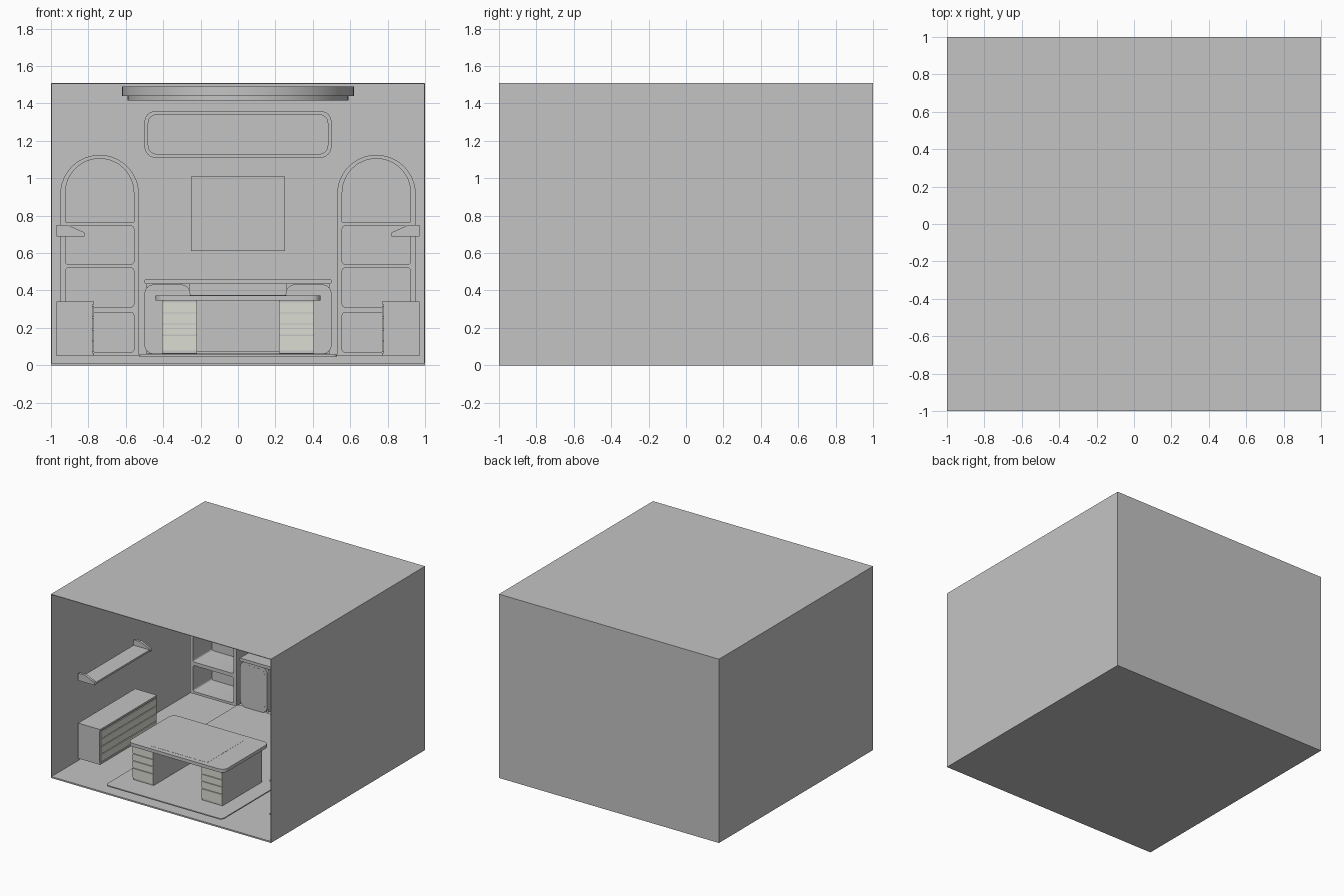
import bpy, bmesh, math

if "Cube" in bpy.data.objects:
    bpy.data.objects.remove(bpy.data.objects["Cube"])


def material(name, rgb):
    m = bpy.data.materials.new(name)
    m.diffuse_color = (*rgb, 1)
    m.use_nodes = True
    m.node_tree.nodes["Principled BSDF"].inputs["Base Color"].default_value = m.diffuse_color
    return m


GREY = material("plain grey", (0.55, 0.55, 0.55))
CREAM = material("drawer cream", (0.71, 0.72, 0.65))


def finish(name, bm, mat):
    bmesh.ops.remove_doubles(bm, verts=bm.verts, dist=1e-5)
    bmesh.ops.recalc_face_normals(bm, faces=bm.faces)
    me = bpy.data.meshes.new(name)
    bm.to_mesh(me)
    bm.free()
    me.materials.append(mat)
    ob = bpy.data.objects.new(name, me)
    bpy.context.collection.objects.link(ob)
    return ob


def box(name, x, y, z, mat=GREY):
    bm = bmesh.new()
    bmesh.ops.create_cube(bm, size=1)
    for v in bm.verts:
        v.co = [(a[0] + a[1]) / 2 + c * (a[1] - a[0]) for a, c in zip((x, y, z), v.co)]
    return finish(name, bm, mat)


def rrect(x0, x1, y0, y1, r, n=6):
    """Outline of a rounded rectangle."""
    pts = []
    for cx, cy, a0 in ((x1 - r, y1 - r, 0), (x0 + r, y1 - r, 90),
                       (x0 + r, y0 + r, 180), (x1 - r, y0 + r, 270)):
        for i in range(n + 1):
            a = math.radians(a0 + 90 * i / n)
            pts.append((cx + r * math.cos(a), cy + r * math.sin(a)))
    return pts


def arch(cx, r, z0, zc, n=24):
    """Outline with a straight bottom and a half-round top."""
    pts = [(cx - r, z0), (cx + r, z0)]
    return pts + [(cx + r * math.cos(math.pi * i / n), zc + r * math.sin(math.pi * i / n))
                  for i in range(n + 1)]


def plate(name, loops, lo, hi, upright=True, mat=GREY):
    """Fill outlines (inner ones are holes) and extrude along y, or along z if not upright."""
    cu = bpy.data.curves.new(name, 'CURVE')
    cu.dimensions = '2D'
    cu.fill_mode = 'BOTH'
    cu.extrude = (hi - lo) / 2
    for pts in loops:
        s = cu.splines.new('POLY')
        s.points.add(len(pts) - 1)
        for p, q in zip(s.points, pts):
            p.co = (q[0], q[1], 0, 1)
        s.use_cyclic_u = True
    tmp = bpy.data.objects.new(name + "_outline", cu)
    bpy.context.collection.objects.link(tmp)
    me = bpy.data.meshes.new_from_object(tmp.evaluated_get(bpy.context.evaluated_depsgraph_get()))
    bm = bmesh.new()
    bm.from_mesh(me)
    bpy.data.objects.remove(tmp)
    bpy.data.meshes.remove(me)
    mid = (lo + hi) / 2
    for v in bm.verts:
        x, y, z = v.co
        v.co = (x, mid - z, y) if upright else (x, y, mid + z)
    return finish(name, bm, mat)


def span(s, a, b):
    """Range a..b on the side given by the sign s."""
    return tuple(sorted((s * a, s * b)))


# Room shell, open at the front
T, H = 0.005, 1.51
box("floor", (-1, 1), (-1, 1), (0, 0.012))
box("ceiling", (-1, 1), (-1, 1), (H - T, H))
box("back_wall", (-1, 1), (1 - T, 1), (0, H))
for s, side in ((-1, "left"), (1, "right")):
    box(side + "_wall", span(s, 1 - T, 1), (-1, 1), (0, H))

# Round ceiling feature in two steps
for name, r, z0, z1 in (("ceiling_disc", 0.62, 1.44, 1.49), ("ceiling_disc_lower", 0.59, 1.415, 1.44)):
    bm = bmesh.new()
    bmesh.ops.create_cone(bm, cap_ends=True, segments=64, radius1=r, radius2=r, depth=z1 - z0)
    bmesh.ops.translate(bm, verts=bm.verts, vec=(0, 0, (z0 + z1) / 2))
    ob = finish(name, bm, GREY)
    bpy.context.view_layer.objects.active = ob
    ob.select_set(True)
    bpy.ops.object.shade_smooth_by_angle(angle=math.radians(30))
    ob.select_set(False)

# Back wall: long rounded panel with frame, and a picture
plate("panel_frame", [rrect(-0.5, 0.5, 1.11, 1.36, 0.06), rrect(-0.48, 0.48, 1.13, 1.34, 0.045)], 0.965, 0.995)
plate("panel_inset", [rrect(-0.48, 0.48, 1.13, 1.34, 0.045)], 0.985, 0.995)
box("wall_picture", (-0.25, 0.25), (0.975, 0.995), (0.61, 1.01))

# Rug
plate("rug", [rrect(-0.53, 0.53, -0.965, 0.76, 0.03)], 0.048, 0.057, upright=False)

# Desk
plate("desk_top", [rrect(-0.44, 0.44, -0.81, -0.22, 0.05)], 0.347, 0.374, upright=False)
plate("desk_pad", [rrect(-0.26, 0.26, -0.77, -0.27, 0.01)], 0.374, 0.375, upright=False)
box("desk_back_panel", (-0.22, 0.22), (-0.29, -0.27), (0.07, 0.347))

# Rear sideboard
plate("sideboard_top", [rrect(-0.5, 0.5, 0.435, 0.46, 0.01)], 0.73, 0.995)
box("sideboard_middle", (-0.26, 0.26), (0.8, 0.995), (0.06, 0.435))

for s, side in ((-1, "left"), (1, "right")):
    # Desk pedestal with drawers
    px = span(s, 0.22, 0.405)
    box(side + "_desk_pedestal", px, (-0.78, -0.27), (0.062, 0.347))
    for i, (z0, z1) in enumerate(((0.08, 0.157), (0.165, 0.218), (0.223, 0.276), (0.281, 0.335))):
        box(f"{side}_desk_drawer_{i}", px, (-0.788, -0.78), (z0, z1), CREAM)

    # Sideboard cupboard with a rounded door
    x0, x1 = span(s, 0.26, 0.49)
    box(side + "_sideboard_body", (x0, x1), (0.765, 0.995), (0.06, 0.435))
    x0, x1 = span(s, 0.255, 0.5)
    plate(side + "_sideboard_door", [rrect(x0, x1, 0.06, 0.432, 0.05)], 0.742, 0.765)
    plate(side + "_door_inset", [rrect(x0 + 0.02, x1 - 0.02, 0.08, 0.412, 0.04)], 0.741, 0.742)

    # Arched bookcase with open cells
    cx = s * 0.74
    cells = [rrect(cx - 0.183, cx + 0.183, a, b, 0.015, 4)
             for a, b in ((0.07, 0.283), (0.312, 0.52), (0.54, 0.745))]
    plate(side + "_bookcase", [arch(cx, 0.21, 0.05, 0.915), arch(cx, 0.183, 0.767, 0.922)] + cells, 0.735, 0.98)
    plate(side + "_bookcase_back", [arch(cx, 0.21, 0.05, 0.915)], 0.98, 0.995)

    # Low cabinet against the side wall, drawers facing inwards
    cy = (-0.69, 0.05)
    box(side + "_cabinet", span(s, 0.778, 0.97), cy, (0.05, 0.34))
    box(side + "_cabinet_top", span(s, 0.77, 0.778), cy, (0.325, 0.34))
    box(side + "_cabinet_base", span(s, 0.77, 0.778), cy, (0.05, 0.065))
    for i in range(4):
        z = 0.07 + i * 0.063
        box(f"{side}_cabinet_drawer_{i}", span(s, 0.77, 0.778), (-0.68, 0.04), (z, z + 0.057), CREAM)

    # Wall shelf between two sloping end brackets
    box(side + "_wall_shelf", span(s, 0.825, 0.97), cy, (0.69, 0.705))
    end = [(s * x, z) for x, z in ((0.97, 0.69), (0.97, 0.75), (0.91, 0.75), (0.82, 0.71), (0.82, 0.69))]
    for k, y in enumerate((-0.69, 0.03)):
        plate(f"{side}_shelf_bracket_{k}", [end], y, y + 0.02)
